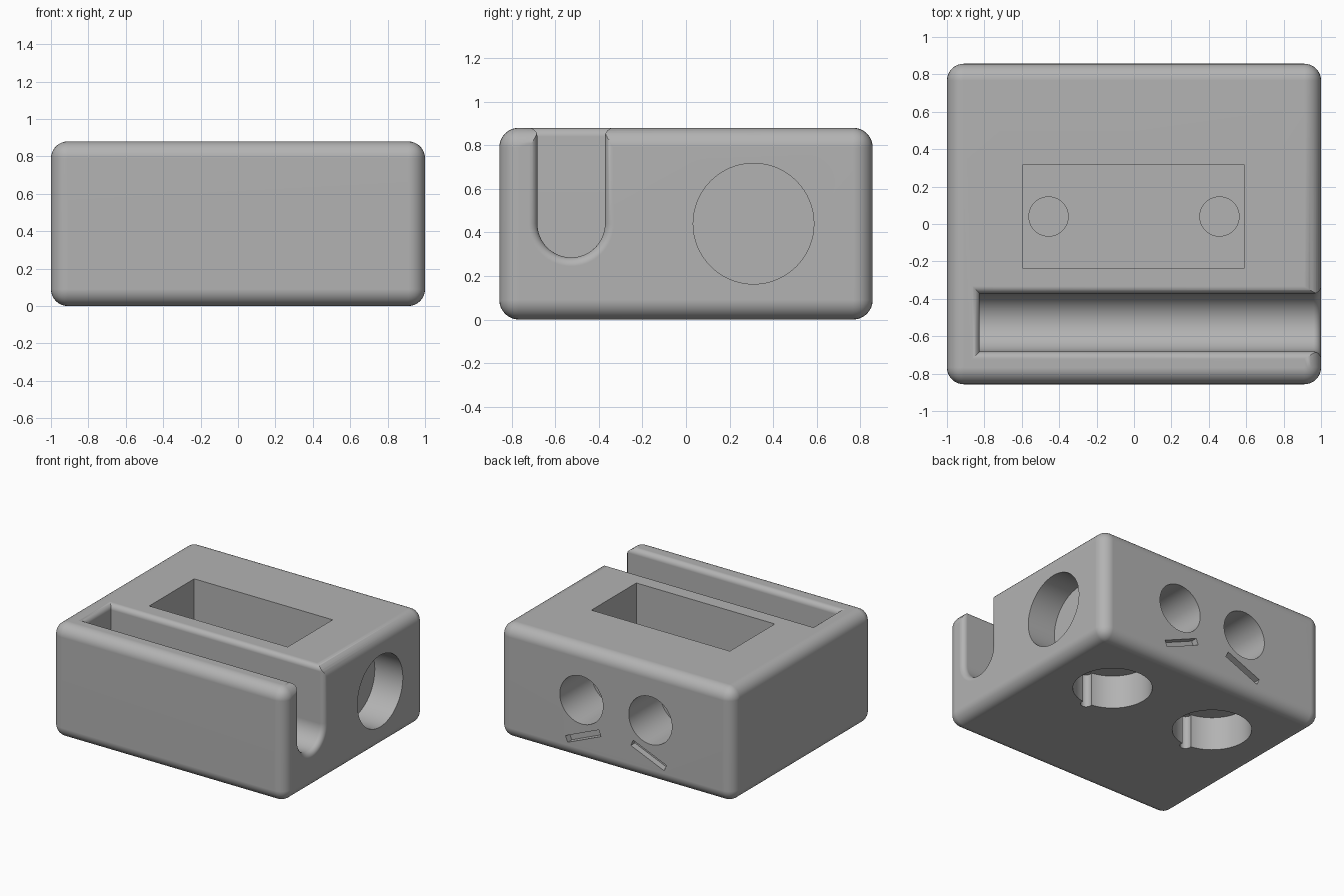
import bpy, bmesh
from math import sin, cos, pi, atan2, hypot
from mathutils import Matrix, Vector

old = bpy.data.objects.get("Cube")
if old:
    bpy.data.objects.remove(old)

W, D, H = 2.0, 1.714, 0.88       # block size
BACK = D / 2

grey = bpy.data.materials.new("plain grey")
grey.use_nodes = True
grey.diffuse_color = (0.45, 0.45, 0.45, 1)
grey.node_tree.nodes["Principled BSDF"].inputs["Base Color"].default_value = grey.diffuse_color


def make(name, bm):
    bmesh.ops.recalc_face_normals(bm, faces=bm.faces)
    mesh = bpy.data.meshes.new(name)
    bm.to_mesh(mesh)
    bm.free()
    mesh.materials.append(grey)
    ob = bpy.data.objects.new(name, mesh)
    bpy.context.collection.objects.link(ob)
    return ob


def box(name, size, centre, turn=0.0):
    bm = bmesh.new()
    m = Matrix.Translation(centre) @ Matrix.Rotation(turn, 4, 'Y') @ Matrix.Diagonal((*size, 1))
    bmesh.ops.create_cube(bm, size=1, matrix=m)
    return make(name, bm)


def rod(name, radius, start, end, sides=64):
    a, b = Vector(start), Vector(end)
    aim = (b - a).to_track_quat('Z', 'Y').to_matrix().to_4x4()
    bm = bmesh.new()
    bmesh.ops.create_cone(bm, cap_ends=True, segments=sides, radius1=radius, radius2=radius,
                          depth=(b - a).length, matrix=Matrix.Translation((a + b) / 2) @ aim)
    return make(name, bm)


def slot_cutter():
    """U-shaped trough, flared at the rim, the closed end and the open end."""
    yc, zc, r, f, x_end, n = -0.527, 0.44, 0.155, 0.04, -0.825, 6

    def section(o):
        rim = [(f, H + 0.1)] + [(f * (1 - sin(i / n * pi / 2)), H - f + f * cos(i / n * pi / 2))
                                for i in range(n + 1)]
        left = [(yc - r - max(e, o), z, e) for e, z in rim]
        right = [(2 * yc - y, z, e) for y, z, e in reversed(left)]
        arc = [(yc - (r + o) * cos(t), zc - (r + o) * sin(t), 0)
               for t in (i / 32 * pi for i in range(33))]
        return left + arc + right

    stations = [(x_end, 0, True)]
    for i in range(n + 1):
        t = i / n * pi / 2
        stations.append((W / 2 - f + f * sin(t), f * (1 - cos(t)), False))
    stations.append((W / 2 + 0.1, f, False))
    bm = bmesh.new()
    rows = [[bm.verts.new((x - e if closed else x, y, z)) for y, z, e in section(o)]
            for x, o, closed in stations]
    k = len(rows[0])
    for a, b in zip(rows, rows[1:]):
        for i in range(k):
            j = (i + 1) % k
            bm.faces.new((a[i], a[j], b[j], b[i]))
    for row in (rows[0], rows[-1]):          # caps made of level strips
        for i in range(k // 2):
            ring = [row[i], row[i + 1], row[k - 2 - i], row[k - 1 - i]]
            ring = list(dict.fromkeys(ring))
            if len(ring) > 2:
                bm.faces.new(ring)
    return make("slot_cutter", bm)


# rounded block
block = box("holder_block", (W, D, H), (0, 0, H / 2))
round_edges = block.modifiers.new("round_edges", 'BEVEL')
round_edges.width = 0.09
round_edges.segments = 8

# front slot, top pocket and side recess
cutters = [
    slot_cutter(),
    box("pocket_cutter", (1.185, 0.55, 1.0), (-0.003, 0.04, 0.92)),
    rod("side_recess_cutter", 0.277, (0.76, 0.31, 0.44), (1.2, 0.31, 0.44)),
]

# paired recesses, one on each side
for s, side in ((1, "left"), (-1, "right")):
    x = s * 0.457
    cutters += [
        rod(side + "_pocket_hole_cutter", 0.105, (x, 0.04, 0.32), (x, 0.04, 0.6), 48),
        rod(side + "_base_recess_cutter", 0.28, (x, 0.31, -0.2), (x, 0.31, 0.26)),
        rod(side + "_base_notch_cutter", 0.04, (x, 0.02, -0.2), (x, 0.02, 0.258), 24),
        rod(side + "_back_hole_cutter", 0.185, (s * 0.295, BACK - 0.39, 0.47),
            (s * 0.295, BACK + 0.2, 0.47)),
    ]
    # slanted groove below each back hole
    dx, dz = s * 0.285, -0.12
    cutters.append(box(side + "_groove_cutter", (hypot(dx, dz), 0.1, 0.05),
                       (s * 0.28, BACK, 0.195), -atan2(dz, dx)))

for c in cutters:
    c.hide_render = True
    cut = block.modifiers.new(c.name, 'BOOLEAN')
    cut.operation = 'DIFFERENCE'
    cut.solver = 'EXACT'
    cut.object = c

# bake the cuts and remove the cutters
bpy.context.view_layer.update()
graph = bpy.context.evaluated_depsgraph_get()
baked = bpy.data.meshes.new_from_object(block.evaluated_get(graph))
block.modifiers.clear()
block.data = baked
for c in cutters:
    bpy.data.objects.remove(c)

# smooth curves, crisp cut edges
bpy.ops.object.select_all(action='DESELECT')
block.select_set(True)
bpy.context.view_layer.objects.active = block
bpy.ops.object.shade_smooth_by_angle(angle=pi / 6)
even = block.modifiers.new("even_shading", 'WEIGHTED_NORMAL')
even.keep_sharp = True
